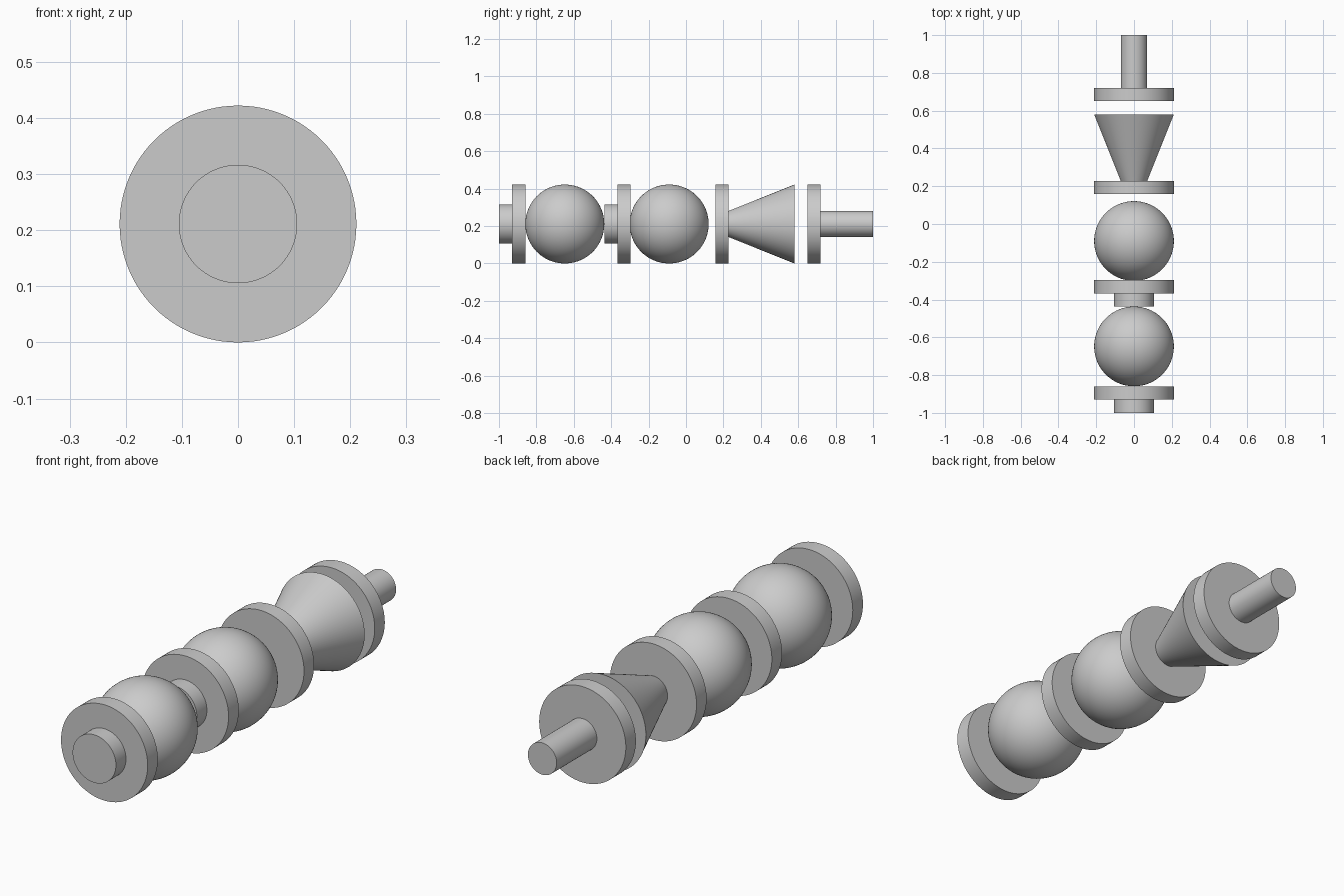
import bpy
from math import pi, radians

if "Cube" in bpy.data.objects:
    bpy.data.objects.remove(bpy.data.objects["Cube"])

R = 0.211   # main radius, also the height of the axis


def smooth(name):
    ob = bpy.context.object
    ob.name = name
    bpy.ops.object.shade_smooth_by_angle(angle=radians(30))
    return ob


def turned(name, y0, y1, r0, r1=None):
    """Capped cylinder or cone along y, radius r0 at y0 and r1 at y1."""
    r1 = r0 if r1 is None else r1
    # rotated so that local +z points to -y
    bpy.ops.mesh.primitive_cone_add(vertices=96, radius1=r1, radius2=r0, depth=y1 - y0,
                                    location=(0, (y0 + y1) / 2, R), rotation=(pi / 2, 0, 0))
    return smooth(name)


def ball(name, y):
    bpy.ops.mesh.primitive_uv_sphere_add(segments=96, ring_count=48, radius=R,
                                         location=(0, y, R), rotation=(pi / 2, 0, 0))
    return smooth(name)


# Two knob, disc and ball groups at the front
for label, y, ball_y in (("front", -1.0, -0.648), ("middle", -0.437, -0.09)):
    turned(label + "_knob", y, y + 0.07, R / 2)
    turned(label + "_disc", y + 0.07, y + 0.141, R)
    ball(label + "_ball", ball_y)

# Disc carrying the flared cone
turned("cone_base_disc", 0.158, 0.228, R)
turned("flared_cone", 0.228, 0.58, 0.07, R)

# End disc and rod
turned("end_disc", 0.65, 0.72, R)
turned("end_rod", 0.72, 1.0, 0.07)
